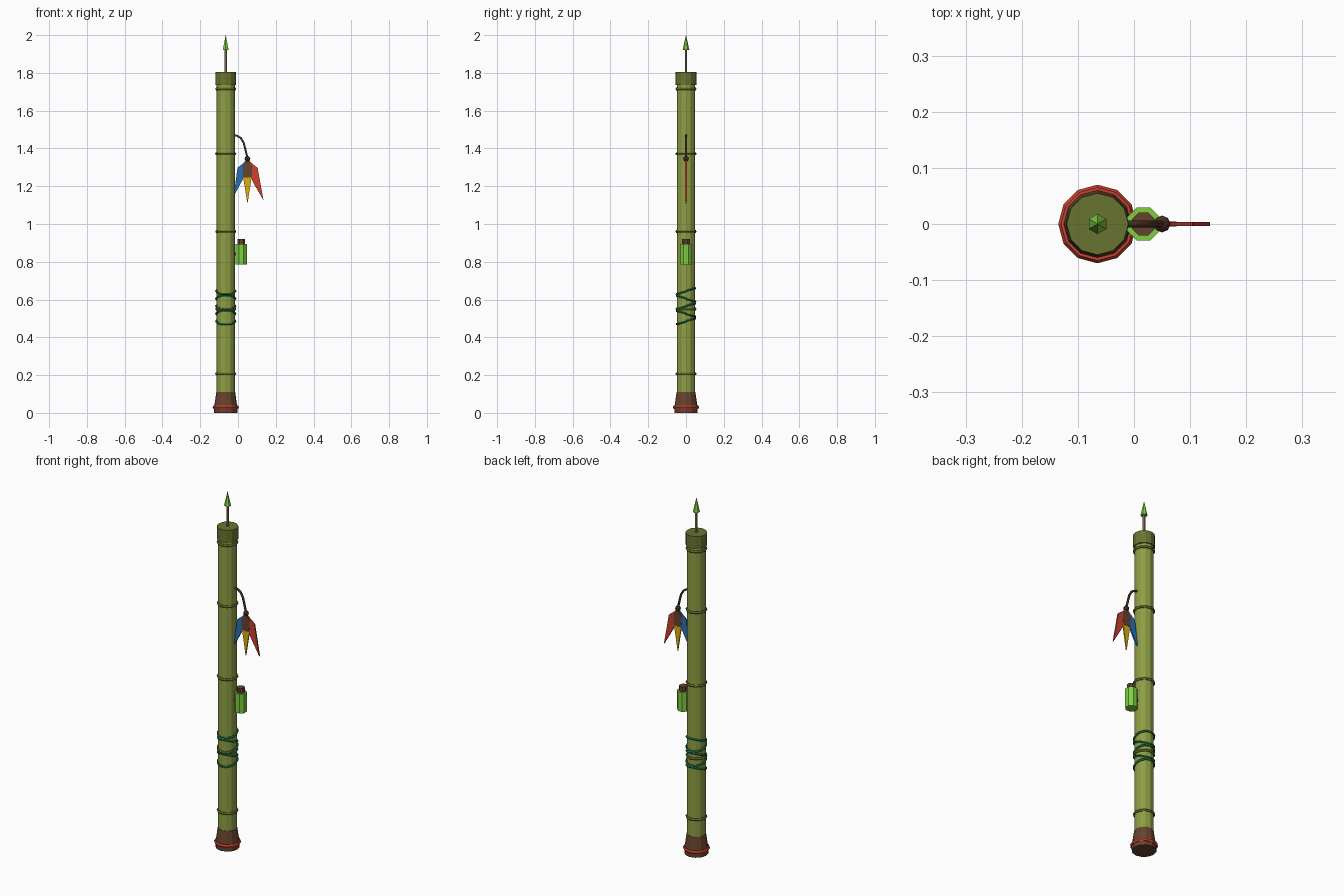
import bpy, math
from mathutils import Vector

if "Cube" in bpy.data.objects:
    bpy.data.objects.remove(bpy.data.objects["Cube"])

CX = -0.065  # axis of the tube


def mat(name, r, g, b):
    m = bpy.data.materials.new(name)
    lin = [((c / 255 + 0.055) / 1.055) ** 2.4 if c > 10 else c / 3295 for c in (r, g, b)]
    m.diffuse_color = (*lin, 1)
    m.use_nodes = True
    m.node_tree.nodes["Principled BSDF"].inputs["Base Color"].default_value = m.diffuse_color
    return m


BAMBOO = mat("bamboo green", 142, 158, 68)
OLIVE = mat("dark olive", 104, 116, 48)
BROWN = mat("leather brown", 102, 66, 46)
RED = mat("red", 200, 66, 50)
VINE = mat("vine green", 34, 112, 62)
LIME = mat("poison green", 128, 208, 66)
TAN = mat("shaft tan", 150, 125, 105)
BLUE = mat("blue", 40, 112, 184)
YELLOW = mat("yellow", 222, 172, 22)
CORD = mat("cord brown", 72, 48, 36)


def make(name, verts, faces, m):
    me = bpy.data.meshes.new(name)
    me.from_pydata(verts, [], faces)
    me.materials.append(m)
    ob = bpy.data.objects.new(name, me)
    bpy.context.collection.objects.link(ob)
    return ob


def lathe(name, profile, n, m, x=CX, turn=0.0):
    """Closed solid from (radius, z) points, bottom to top."""
    v, f = [], []
    for r, z in profile:
        for i in range(n):
            a = math.tau * i / n + turn
            v.append((x + r * math.cos(a), r * math.sin(a), z))
    for k in range(len(profile) - 1):
        for i in range(n):
            j = (i + 1) % n
            f.append((k * n + i, k * n + j, k * n + n + j, k * n + n + i))
    f.append(tuple(reversed(range(n))))
    f.append(tuple(range(len(v) - n, len(v))))
    return make(name, v, f, m)


def ring(name, z, major, minor, m, tilt=0.0, n=12, k=6):
    bpy.ops.mesh.primitive_torus_add(location=(CX, 0, z), rotation=(tilt, 0, 0),
                                     major_radius=major, minor_radius=minor,
                                     major_segments=n, minor_segments=k)
    ob = bpy.context.object
    ob.name = name
    ob.data.materials.append(m)


def plate(name, pts, half, m):
    """Flat plate in the xz plane, thick along y."""
    n = len(pts)
    v = [(x, -half, z) for x, z in pts] + [(x, half, z) for x, z in pts]
    f = [tuple(range(n)), tuple(reversed(range(n, 2 * n)))]
    f += [(i, i + n, (i + 1) % n + n, (i + 1) % n) for i in range(n)]
    return make(name, v, f, m)


# Tube, mouth cap and base
lathe("tube", [(0.048, 0.05), (0.048, 1.76)], 12, BAMBOO)
lathe("mouth_cap", [(0.055, 1.735), (0.055, 1.805)], 12, OLIVE)
lathe("base", [(0.062, 0), (0.062, 0.025), (0.05, 0.11)], 12, BROWN)
ring("base_band", 0.03, 0.06, 0.01, RED)

# Bamboo nodes
for i, z in enumerate((0.207, 0.55, 0.96, 1.372, 1.715)):
    ring(f"node_{i}", z, 0.048, 0.008, OLIVE)

# Vine wraps with alternating tilt
for i in range(5):
    ring(f"vine_wrap_{i}", 0.485 + 0.04 * i, 0.051, 0.006, VINE, 0.3 if i % 2 == 0 else -0.3, 16, 5)

# Dart in the mouth
lathe("dart_shaft", [(0.007, 1.79), (0.007, 1.93)], 6, TAN)
lathe("dart_tip", [(0.018, 1.92), (0.0005, 2.0)], 6, LIME, turn=math.pi / 6)

# Poison bottle, cork and its peg
lathe("bottle", [(0.032, 0.785), (0.032, 0.893)], 8, LIME, 0.017, math.pi / 8)
lathe("cork", [(0.022, 0.88), (0.022, 0.92)], 8, BROWN, 0.017, math.pi / 8)
plate("bottle_peg", [(-0.03, 0.832), (0.0, 0.832), (0.0, 0.848), (-0.03, 0.848)], 0.008, CORD)

# Cord for the feathers
cu = bpy.data.curves.new("feather_cord", "CURVE")
cu.dimensions = "3D"
cu.bevel_depth = 0.006
cu.bevel_resolution = 1
cu.use_fill_caps = True
path = [(-0.025, 1.47), (-0.005, 1.467), (0.015, 1.455), (0.03, 1.43), (0.038, 1.4), (0.05, 1.35)]
sp = cu.splines.new("POLY")
sp.points.add(len(path) - 1)
for p, (x, z) in zip(sp.points, path):
    p.co = (x, 0, z, 1)
cu.materials.append(CORD)
bpy.context.collection.objects.link(bpy.data.objects.new("feather_cord", cu))

bpy.ops.mesh.primitive_uv_sphere_add(segments=8, ring_count=6, radius=0.015, location=(0.05, 0, 1.345))
bpy.context.object.name = "knot"
bpy.context.object.data.materials.append(CORD)

# Feathers hanging from the knot
plate("red_feather", [(0.05, 1.345), (0.055, 1.28), (0.08, 1.22), (0.135, 1.125), (0.104, 1.297), (0.075, 1.32)], 0.004, RED)
plate("blue_feather", [(0.05, 1.345), (0.025, 1.32), (-0.003, 1.297), (-0.023, 1.145), (0.022, 1.23), (0.045, 1.28)], 0.004, BLUE)
plate("yellow_feather", [(0.05, 1.33), (0.027, 1.25), (0.05, 1.107), (0.073, 1.25)], 0.0035, YELLOW)
plate("feather_binding", [(0.05, 1.345), (0.024, 1.305), (0.028, 1.245), (0.072, 1.245), (0.076, 1.305)], 0.0047, BROWN)
